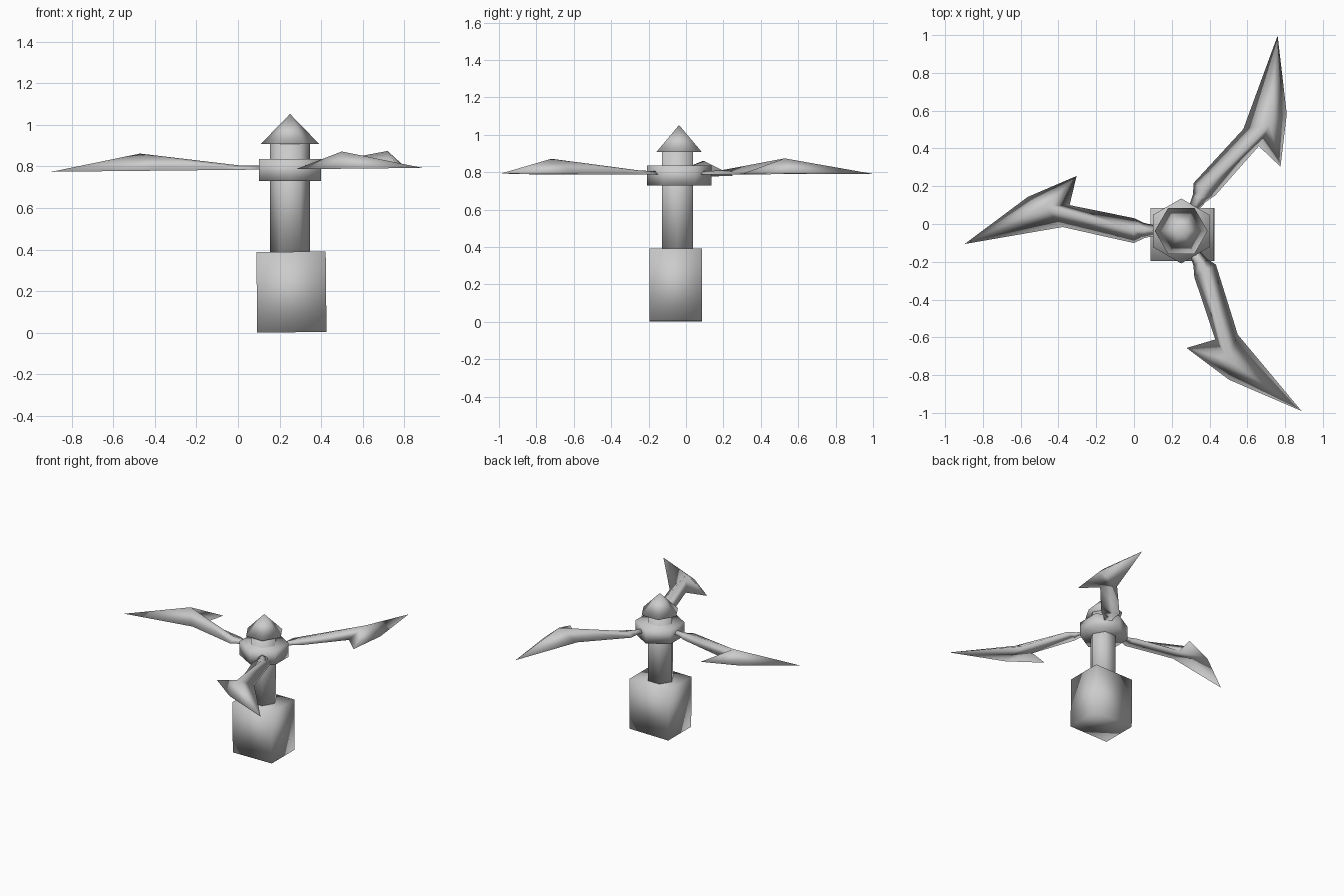
import bpy
import math
from mathutils import Matrix, Vector

old = bpy.data.objects.get("Cube")
if old:
    bpy.data.objects.remove(old, do_unlink=True)

GREY = (0.6, 0.6, 0.6, 1.0)
grey = bpy.data.materials.new("plain_grey")
grey.use_nodes = True
grey.diffuse_color = GREY
grey.node_tree.nodes["Principled BSDF"].inputs["Base Color"].default_value = GREY

TILT = Matrix.Rotation(math.radians(-0.6), 4, "Y")


def finish(obj, name):
    obj.name = name
    obj.data.materials.append(grey)
    for poly in obj.data.polygons:
        poly.use_smooth = True
    return obj


def hex_part(name, radius, top_radius, bottom, top, y, turn):
    """Six-sided column or cone; turn is the angle of its first corner."""
    bpy.ops.mesh.primitive_cone_add(vertices=6, radius1=radius, radius2=top_radius,
                                    depth=top - bottom)
    obj = bpy.context.object
    # The primitive starts with a corner on the y axis
    obj.data.transform(Matrix.Translation((0.25, y, (bottom + top) / 2))
                       @ Matrix.Rotation(math.radians(turn - 90), 4, "Z"))
    return finish(obj, name)


# Base block
bpy.ops.mesh.primitive_cube_add(size=1)
base = finish(bpy.context.object, "base_block")
base.data.transform(Matrix.Translation((0.257, -0.055, 0.196)) @ TILT
                    @ Matrix.Diagonal((0.333, 0.28, 0.387, 1)))

# Mast, hub and pointed cap
hex_part("mast", 0.096, 0.096, 0.37, 0.92, -0.046, 0)
hex_part("hub", 0.172, 0.172, 0.729, 0.835, -0.037, 90)
hex_part("cap", 0.14, 0.0, 0.908, 1.052, -0.037, 0)

# Barbed blade: flat outline below, ridge above, pointing along -x
outline = [(-0.12, 0.022), (-0.195, 0.038), (-0.25, 0.064), (-0.591, 0.133),
           (-0.554, 0.287), (-0.813, 0.176), (-1.147, -0.073), (-0.628, 0.017),
           (-0.25, -0.068), (-0.195, -0.041), (-0.12, -0.026)]
ridge = [(-0.12, -0.002, 0.02), (-0.195, -0.002, 0.02),
         (-0.25, -0.002, 0.022), (-0.72, 0.127, 0.083)]
verts = [(x, y, 0) for x, y in outline] + ridge
top_faces = [(0, 1, 12, 11), (1, 2, 13, 12), (2, 3, 14, 13), (3, 4, 14),
             (4, 5, 14), (5, 6, 14), (6, 7, 14), (7, 8, 13, 14),
             (8, 9, 12, 13), (9, 10, 11, 12)]
bottom_faces = [(0, 10, 9, 1), (1, 9, 8, 2), (2, 8, 7, 3),
                (3, 7, 6, 5), (3, 5, 4), (0, 11, 10)]
# The outline runs clockwise from above, so turn every face outward
faces = [tuple(reversed(f)) for f in top_faces + bottom_faces]
faces = [f for f in faces]

for i, name in enumerate(("right_blade", "rear_blade", "front_blade")):
    mesh = bpy.data.meshes.new(name)
    mesh.from_pydata([Vector(v) for v in verts], [], faces)
    # Point upper faces up and lower faces down
    mesh.update()
    if mesh.polygons[0].normal.z < 0:
        mesh.flip_normals()
    mesh.transform(Matrix.Translation((0.25, -0.033, 0.786)) @ TILT
                   @ Matrix.Rotation(math.radians(-120 * i), 4, "Z"))
    blade = bpy.data.objects.new(name, mesh)
    bpy.context.collection.objects.link(blade)
    finish(blade, name)
